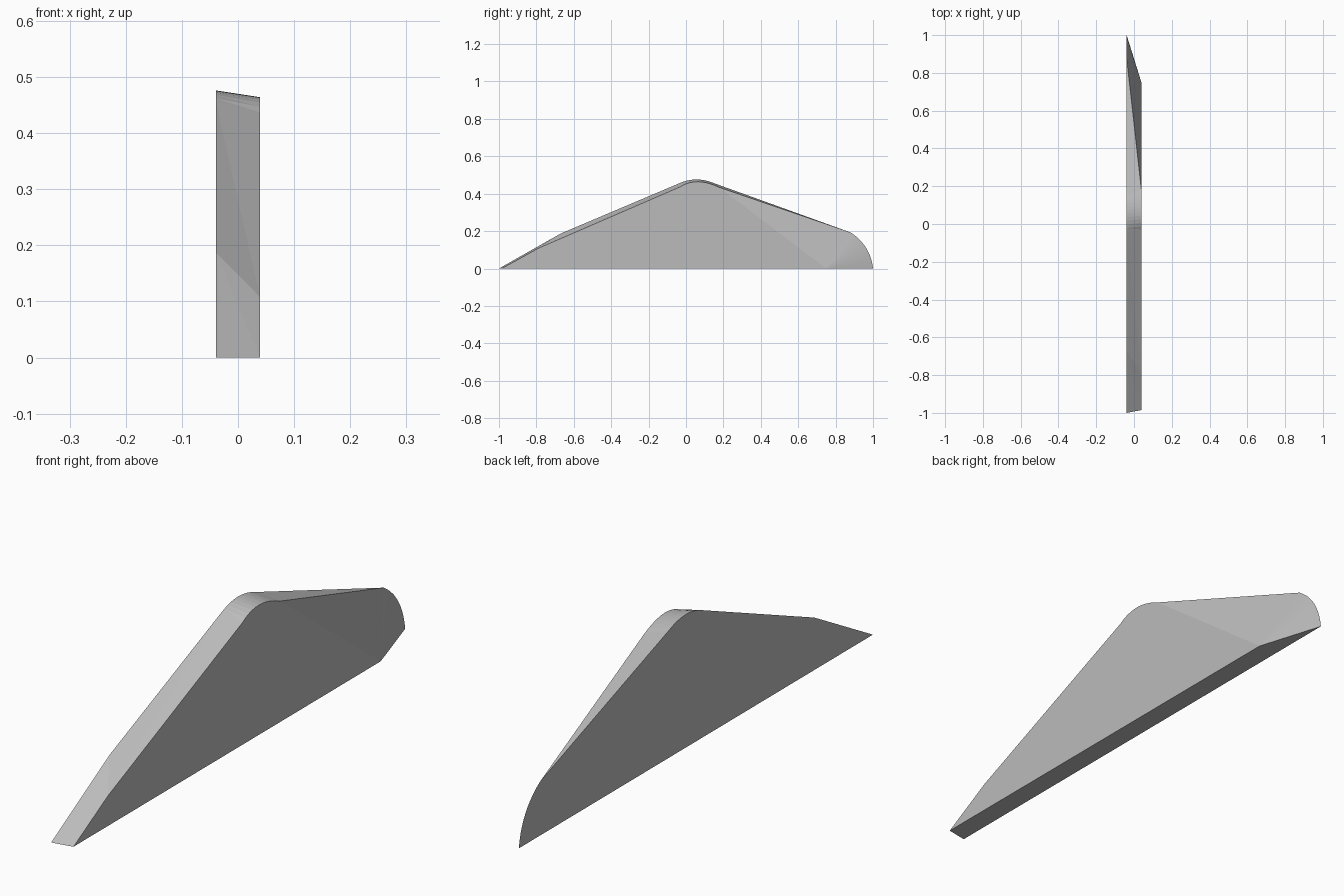
import bpy
import bmesh
from mathutils import Vector

cube = bpy.data.objects.get("Cube")
if cube:
    bpy.data.objects.remove(cube)

HALF = 0.039
STEPS = 10

grey = bpy.data.materials.new("plain grey")
grey.use_nodes = True
colour = (0.5, 0.5, 0.5, 1)
grey.diffuse_color = colour
grey.node_tree.nodes["Principled BSDF"].inputs["Base Color"].default_value = colour


def rounded(a, corner, b):
    """Points of a rounded corner between a and b."""
    a, corner, b = Vector(a), Vector(corner), Vector(b)
    ts = [i / STEPS for i in range(STEPS + 1)]
    return [tuple(a * (1 - t) ** 2 + corner * 2 * t * (1 - t) + b * t * t) for t in ts]


# Side outlines in (y, z), from the front tip over the crest
right_crest = [(-1, 0), (-0.67, 0.187)] + rounded((-0.04, 0.454), (0.053, 0.497), (0.15, 0.456))
left_crest = [(-0.985, 0), (-0.79, 0.108)] + rounded((-0.03, 0.437), (0.055, 0.493), (0.18, 0.433))
# Rounded tail on the right side, reaching past the left side
tail = rounded((0.88, 0.193), (0.985, 0.125), (1, 0))

bm = bmesh.new()


def add(points, x):
    return [bm.verts.new((x, y, z)) for y, z in points]


right = add(right_crest, -HALF)
left = add(left_crest, HALF)
back = add(tail, -HALF)
heel = bm.verts.new((HALF, 0.75, 0))

# Flat sides and base
bm.faces.new(right + back)
bm.faces.new(left + [heel])
bm.faces.new((right[0], left[0], heel, back[-1]))

# Top edge strip, then the bevel that tapers to the tail
for i in range(len(right) - 1):
    bm.faces.new((right[i], right[i + 1], left[i]))
    bm.faces.new((left[i], right[i + 1], left[i + 1]))
bm.faces.new((right[-1], back[0], left[-1]))
bm.faces.new((left[-1], back[0], heel))
for a, b in zip(back, back[1:]):
    bm.faces.new((heel, a, b))

bmesh.ops.recalc_face_normals(bm, faces=bm.faces)
mesh = bpy.data.meshes.new("wedge_panel")
bm.to_mesh(mesh)
bm.free()
mesh.materials.append(grey)
panel = bpy.data.objects.new("wedge_panel", mesh)
bpy.context.collection.objects.link(panel)
